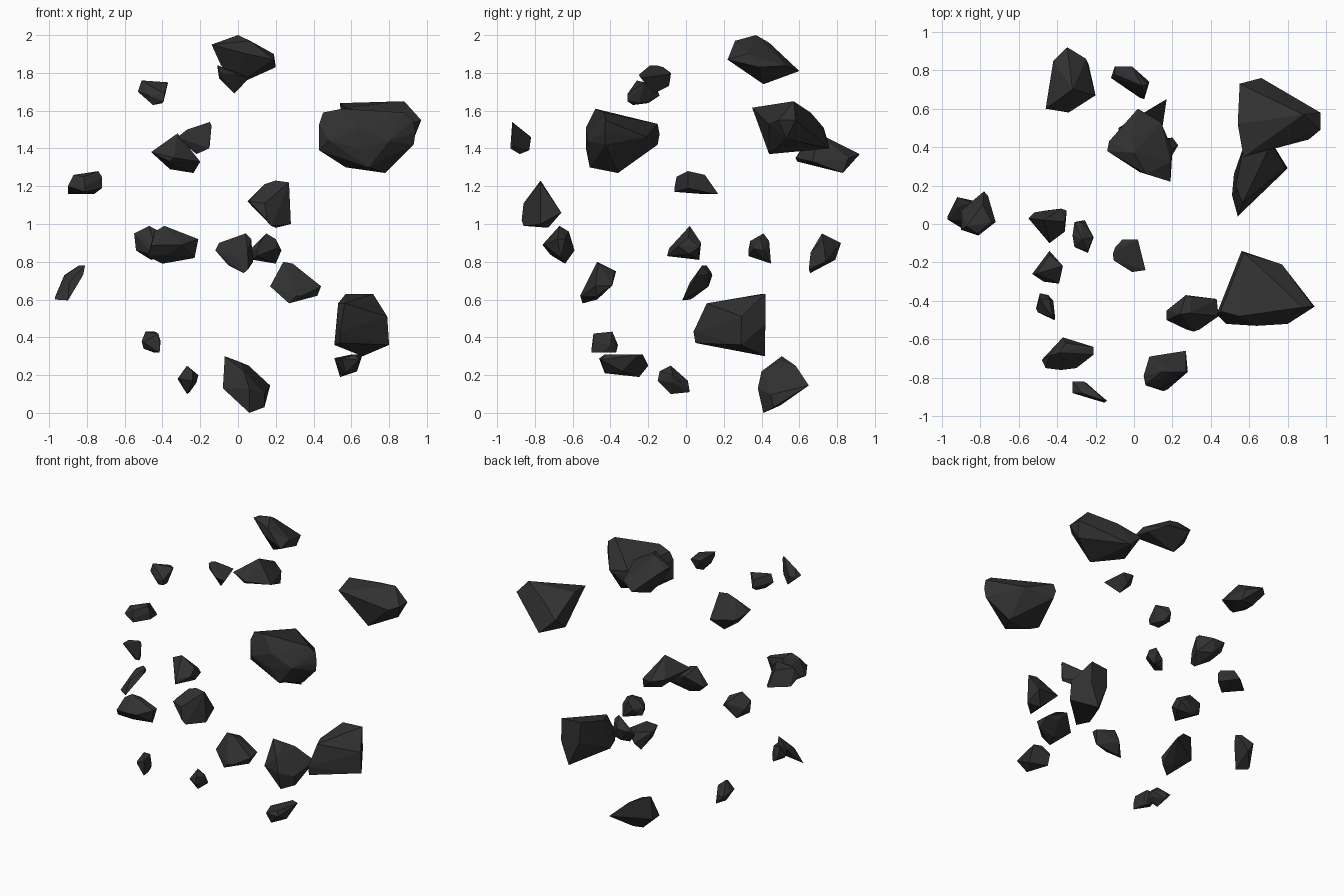
import bpy, bmesh
from mathutils import Vector

stone = bpy.data.materials.new("dark_stone")
stone.diffuse_color = (0.03, 0.03, 0.03, 1)


def span(profile, axis, value):
    """Extent of a closed profile across the line where its given axis equals value."""
    lo, hi = min(p[axis] for p in profile), max(p[axis] for p in profile)
    value = min(max(value, lo), hi)
    hits = []
    for a, b in zip(profile, profile[1:] + profile[:1]):
        u, v = a[axis], b[axis]
        if min(u, v) <= value <= max(u, v):
            if u == v:
                hits += [a[1 - axis], b[1 - axis]]
            else:
                t = (value - u) / (v - u)
                hits.append(a[1 - axis] + t * (b[1 - axis] - a[1 - axis]))
    return min(hits), max(hits)


def middle(s, t):
    """Middle of the overlap of two extents."""
    return (max(s[0], t[0]) + min(s[1], t[1])) / 2


def rock(name, front, side, top):
    """Faceted stone from its front (x, z), side (y, z) and top (x, y) profiles."""
    pts = [(x, middle(span(side, 1, z), span(top, 0, x)), z) for x, z in front]
    pts += [(middle(span(front, 1, z), span(top, 1, y)), y, z) for y, z in side]
    pts += [(x, y, middle(span(front, 0, x), span(side, 0, y))) for x, y in top]
    size = max(max(p[i] for p in pts) - min(p[i] for p in pts) for i in range(3))
    bm = bmesh.new()
    for p in pts:
        bm.verts.new(Vector(p))
    bmesh.ops.remove_doubles(bm, verts=bm.verts[:], dist=0.09 * size)
    bmesh.ops.convex_hull(bm, input=bm.verts[:])
    bmesh.ops.delete(bm, geom=[v for v in bm.verts if not v.link_faces], context='VERTS')
    # merge nearly flat neighbours into broad facets
    bmesh.ops.dissolve_limit(bm, angle_limit=0.12, verts=bm.verts[:], edges=bm.edges[:])
    bmesh.ops.recalc_face_normals(bm, faces=bm.faces[:])
    mesh = bpy.data.meshes.new(name)
    bm.to_mesh(mesh)
    bm.free()
    mesh.materials.append(stone)
    bpy.context.collection.objects.link(bpy.data.objects.new(name, mesh))


# Large stones
rock("large_rock_front",
     [(.43, 1.53), (.45, 1.59), (.55, 1.61), (.88, 1.59), (.93, 1.55), (.93, 1.42), (.78, 1.27), (.57, 1.3), (.43, 1.39)],
     [(-.53, 1.4), (-.53, 1.51), (-.48, 1.61), (-.15, 1.53), (-.15, 1.42), (-.36, 1.27), (-.51, 1.3)],
     [(.43, -.47), (.56, -.14), (.77, -.21), (.94, -.43), (.8, -.52), (.48, -.52)])
rock("large_rock_back",
     [(.54, 1.64), (.88, 1.65), (.97, 1.55), (.93, 1.45), (.75, 1.37), (.57, 1.4)],
     [(.33, 1.64), (.57, 1.65), (.66, 1.59), (.76, 1.4), (.44, 1.37)],
     [(.54, .52), (.55, .73), (.67, .77), (.97, .58), (.97, .49), (.91, .44), (.57, .35)])
rock("large_rock_low",
     [(.51, .36), (.53, .58), (.57, .63), (.71, .63), (.79, .51), (.8, .36), (.66, .3)],
     [(.04, .43), (.11, .58), (.31, .62), (.42, .63), (.42, .3), (.05, .37)],
     [(.51, .15), (.52, .26), (.58, .41), (.72, .42), (.8, .29), (.61, .12), (.54, .04)])

# Medium stones
rock("medium_rock_top",
     [(-.13, 1.95), (0, 2), (.19, 1.9), (.2, 1.83), (0, 1.74), (-.09, 1.84)],
     [(.22, 1.87), (.26, 1.97), (.37, 2), (.44, 1.96), (.6, 1.81), (.41, 1.74)],
     [(-.14, .38), (-.13, .43), (.02, .6), (.14, .53), (.2, .39), (.19, .23), (.03, .27)])
rock("medium_rock_back",
     [(-.46, 1.39), (-.32, 1.48), (-.2, 1.33), (-.23, 1.27), (-.36, 1.29)],
     [(.58, 1.35), (.7, 1.48), (.92, 1.37), (.83, 1.27), (.59, 1.33)],
     [(-.46, .6), (-.42, .85), (-.35, .93), (-.25, .86), (-.2, .67), (-.34, .58)])
rock("medium_rock_base",
     [(-.08, .13), (-.07, .3), (.01, .27), (.17, .14), (.14, .03), (.06, 0)],
     [(.37, .13), (.4, .22), (.51, .3), (.58, .25), (.65, .15), (.5, .04), (.41, 0)],
     [(-.08, .5), (.04, .55), (.17, .65), (.14, .45), (.06, .38), (-.08, .42)])
rock("medium_rock_front",
     [(.05, 1.12), (.14, 1.21), (.2, 1.23), (.27, 1.22), (.28, 1), (.2, .98)],
     [(-.87, 1.02), (-.86, 1.11), (-.77, 1.23), (-.67, 1.06), (-.73, .98), (-.86, .99)],
     [(.05, -.79), (.08, -.69), (.27, -.66), (.28, -.77), (.15, -.87), (.06, -.84)])
rock("medium_rock_left",
     [(-.48, .83), (-.44, .96), (-.39, .99), (-.21, .92), (-.23, .82), (-.4, .79)],
     [(-.76, .89), (-.67, .99), (-.62, .96), (-.6, .86), (-.64, .79), (-.72, .84)],
     [(-.47, -.71), (-.37, -.59), (-.21, -.64), (-.21, -.68), (-.3, -.75), (-.46, -.75)])
rock("medium_rock_right",
     [(.17, .67), (.24, .8), (.29, .79), (.43, .67), (.42, .62), (.27, .58)],
     [(-.56, .62), (-.47, .8), (-.38, .75), (-.39, .68), (-.47, .6), (-.55, .58)],
     [(.17, -.45), (.27, -.37), (.43, -.39), (.44, -.48), (.34, -.55), (.28, -.55), (.17, -.5)])

# Small stones, upper half
rock("small_rock_top",
     [(-.11, 1.84), (.06, 1.77), (-.02, 1.69), (-.1, 1.77)],
     [(-.25, 1.79), (-.19, 1.84), (-.12, 1.83), (-.08, 1.8), (-.09, 1.73), (-.17, 1.69)],
     [(-.11, -.12), (-.06, -.08), (.02, -.08), (.06, -.24), (-.01, -.25), (-.1, -.19)])
rock("small_rock_upper_left",
     [(-.53, 1.7), (-.51, 1.76), (-.37, 1.75), (-.4, 1.64), (-.45, 1.63)],
     [(-.31, 1.65), (-.31, 1.7), (-.26, 1.76), (-.16, 1.73), (-.15, 1.68), (-.2, 1.64), (-.28, 1.63)],
     [(-.53, -.26), (-.44, -.14), (-.37, -.21), (-.39, -.31), (-.47, -.3)])
rock("small_rock_upper_front",
     [(-.31, 1.46), (-.27, 1.5), (-.16, 1.54), (-.14, 1.52), (-.15, 1.41), (-.22, 1.37)],
     [(-.93, 1.53), (-.92, 1.54), (-.82, 1.46), (-.83, 1.39), (-.88, 1.37), (-.93, 1.4)],
     [(-.32, -.82), (-.26, -.82), (-.14, -.92), (-.32, -.88)])
rock("small_rock_far_left",
     [(-.9, 1.2), (-.87, 1.26), (-.74, 1.28), (-.72, 1.25), (-.72, 1.19), (-.76, 1.16), (-.9, 1.16)],
     [(-.07, 1.2), (-.05, 1.25), (.01, 1.28), (.1, 1.26), (.17, 1.16), (-.06, 1.17)],
     [(-.89, -.03), (-.78, .18), (-.72, .01), (-.81, -.06)])

# Small stones, lower half
rock("small_rock_middle_left",
     [(-.55, .95), (-.47, .99), (-.36, .93), (-.36, .84), (-.47, .81), (-.54, .86)],
     [(-.1, .83), (-.09, .87), (.02, .99), (.08, .9), (.07, .81)],
     [(-.55, .03), (-.52, .06), (-.38, .08), (-.35, .07), (-.36, -.04), (-.44, -.1)])
rock("small_rock_middle_back",
     [(-.12, .86), (-.1, .9), (.04, .95), (.07, .92), (.08, .8), (.03, .74), (-.05, .78)],
     [(.65, .76), (.66, .85), (.72, .95), (.81, .9), (.79, .81), (.65, .74)],
     [(-.12, .76), (-.1, .82), (-.01, .82), (.08, .74), (.06, .65), (0, .68)])
rock("small_rock_middle",
     [(.07, .87), (.15, .95), (.2, .92), (.23, .86), (.2, .79), (.08, .81)],
     [(.32, .87), (.34, .91), (.41, .95), (.44, .91), (.45, .79), (.33, .83)],
     [(.07, .38), (.12, .44), (.2, .45), (.23, .41), (.2, .36), (.1, .33)])
rock("small_rock_lower_left",
     [(-.97, .6), (-.91, .73), (-.86, .78), (-.81, .78), (-.82, .73), (-.89, .59)],
     [(-.01, .6), (.02, .69), (.11, .78), (.13, .75), (.12, .67), (-.01, .59)],
     [(-.97, .04), (-.92, .14), (-.83, .12), (-.82, .06), (-.9, -.02)])
rock("small_rock_lower_front",
     [(-.51, .38), (-.49, .43), (-.44, .43), (-.41, .38), (-.42, .32), (-.5, .34)],
     [(-.5, .34), (-.49, .42), (-.39, .43), (-.37, .38), (-.37, .32), (-.5, .32)],
     [(-.51, -.44), (-.49, -.36), (-.42, -.4), (-.41, -.49), (-.5, -.46)])
rock("small_rock_bottom",
     [(-.32, .18), (-.27, .25), (-.21, .2), (-.22, .16), (-.27, .1)],
     [(-.15, .17), (-.14, .22), (-.08, .25), (.01, .17), (.02, .11), (-.08, .1)],
     [(-.32, -.06), (-.31, .01), (-.25, .02), (-.21, -.07), (-.24, -.14), (-.31, -.12)])
rock("small_rock_lower_right",
     [(.51, .29), (.6, .31), (.66, .31), (.63, .22), (.54, .19)],
     [(-.47, .3), (-.43, .31), (-.23, .31), (-.2, .25), (-.23, .19), (-.43, .21)],
     [(.51, -.35), (.56, -.21), (.66, -.25), (.64, -.45), (.55, -.46)])
